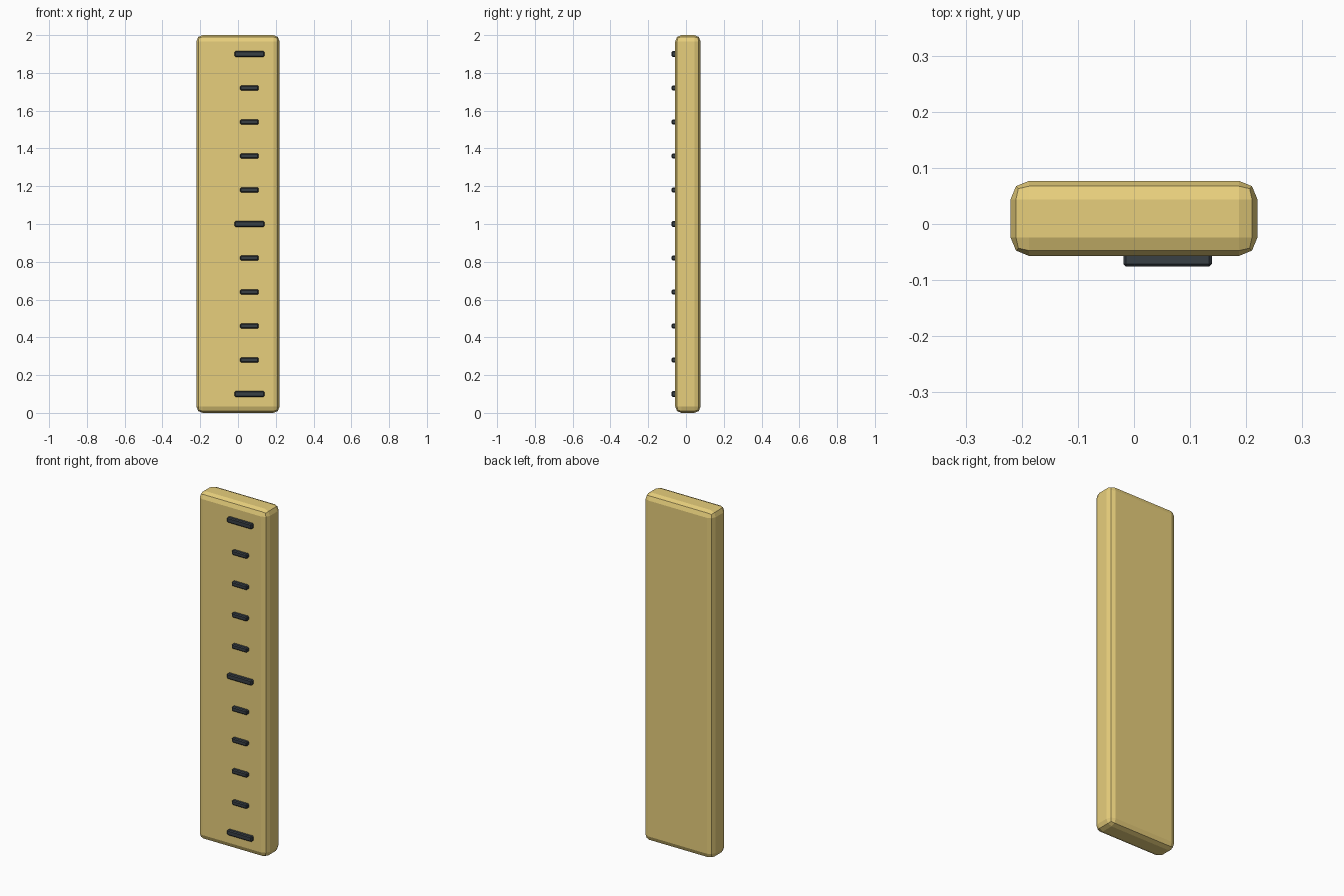
import bpy

if "Cube" in bpy.data.objects:
    bpy.data.objects.remove(bpy.data.objects["Cube"])


def material(name, color):
    m = bpy.data.materials.new(name)
    m.diffuse_color = color
    m.use_nodes = True
    m.node_tree.nodes["Principled BSDF"].inputs["Base Color"].default_value = m.diffuse_color
    return m


def box(name, center, size, bevel, segments, mat):
    bpy.ops.mesh.primitive_cube_add(size=1, location=center)
    ob = bpy.context.object
    ob.name = name
    ob.scale = size
    bpy.ops.object.transform_apply(location=False, rotation=False, scale=True)
    mod = ob.modifiers.new("rounded_edges", 'BEVEL')
    mod.width = bevel
    mod.segments = segments
    ob.data.materials.append(mat)
    return ob


yellow = material("yellow_paint", (0.80, 0.62, 0.20, 1))
dark = material("dark_marks", (0.04, 0.05, 0.06, 1))

# Board with chamfer-rounded edges
box("ruler_board", (0, 0.01, 1.0), (0.44, 0.134, 2.0), 0.033, 2, yellow)

# Graduation marks: every fifth one is longer
for i in range(11):
    major = i % 5 == 0
    width, height = (0.158, 0.03) if major else (0.097, 0.026)
    box("major_mark" if major else "minor_mark",
        (0.06, -0.061, 0.1 + 0.18 * i), (width, 0.03, height),
        0.005, 1, dark)
